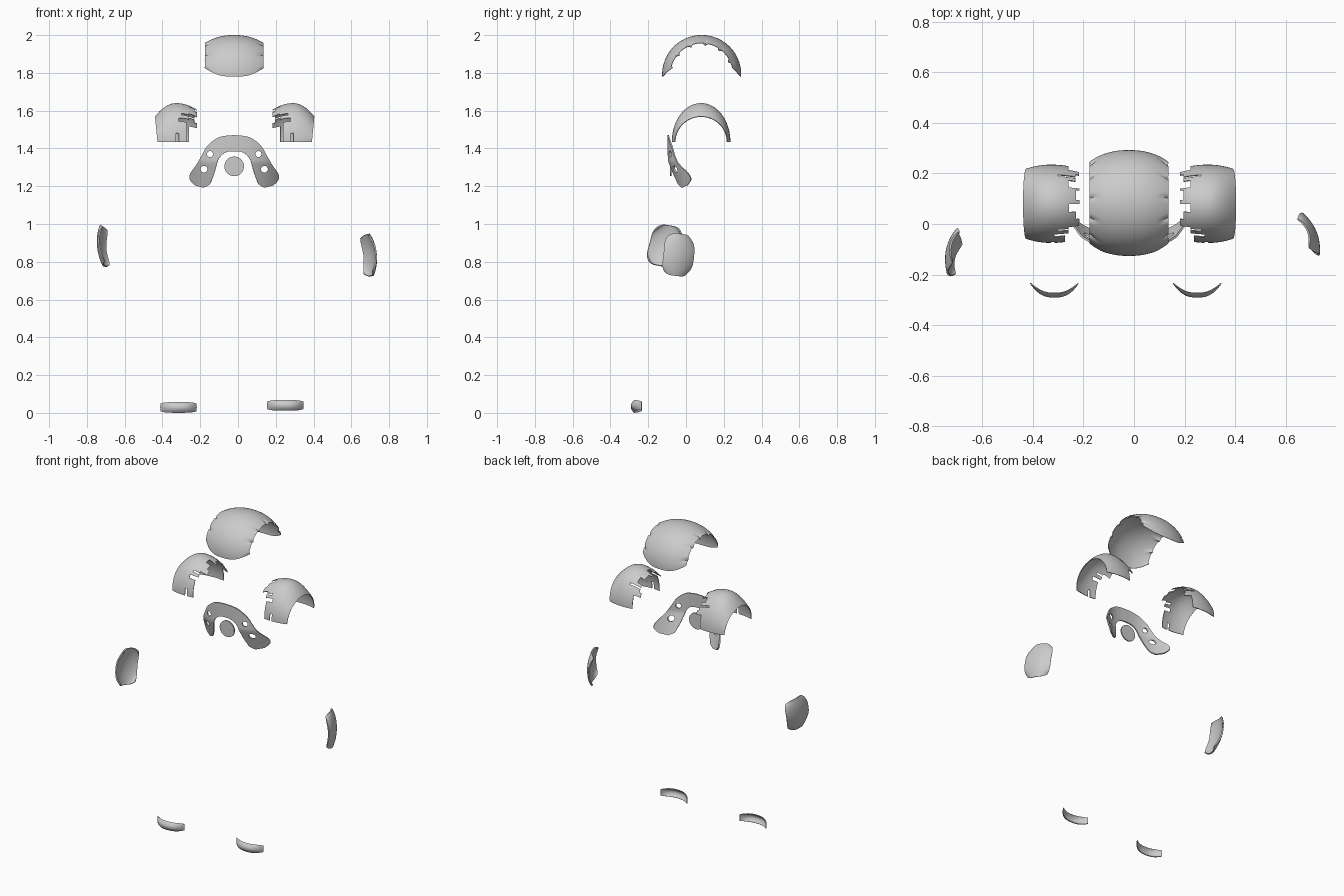
import bpy
from math import sin, cos, pi, radians
from mathutils import Vector

if "Cube" in bpy.data.objects:
    bpy.data.objects.remove(bpy.data.objects["Cube"])


def apply_mods(ob):
    bpy.ops.object.select_all(action='DESELECT')
    ob.select_set(True)
    bpy.context.view_layer.objects.active = ob
    for m in list(ob.modifiers):
        bpy.ops.object.modifier_apply(modifier=m.name)


def smooth(ob):
    apply_mods(ob)
    bpy.ops.object.shade_smooth_by_angle(angle=radians(35))


def shell(name, f, nu, nv, thick, skip=None):
    """Curved sheet from f(u, v) with u, v in -1..1, given a thickness."""
    verts = [f(2 * i / nu - 1, 2 * j / nv - 1) for j in range(nv + 1) for i in range(nu + 1)]
    faces = []
    for j in range(nv):
        for i in range(nu):
            if skip and skip(i, j):
                continue
            a = j * (nu + 1) + i
            faces.append((a, a + 1, a + nu + 2, a + nu + 1))
    me = bpy.data.meshes.new(name)
    me.from_pydata(verts, [], faces)
    me.update()
    ob = bpy.data.objects.new(name, me)
    bpy.context.collection.objects.link(ob)
    m = ob.modifiers.new("thickness", 'SOLIDIFY')
    m.thickness = thick
    m.offset = 0
    return ob


def cylinder(name, r, depth, loc):
    bpy.ops.mesh.primitive_cylinder_add(vertices=32, radius=r, depth=depth, location=loc,
                                        rotation=(pi / 2, 0, 0))
    ob = bpy.context.object
    ob.name = name
    return ob


# Head shell: barrel-shaped arch with small dents along both side rims
def head(u, v):
    a = abs(u)
    dent = 0.012 * max(0, a - 0.75) / 0.25 * max(0, sin(v * 17)) ** 6
    r = 0.208 - 0.042 * a ** 2.2 - dent
    t = v * radians(93 - 16 * a ** 3)
    return (-0.02 + 0.155 * u, 0.083 + r * sin(t), 1.791 + r * cos(t))


smooth(shell("head_shell", head, 28, 64, 0.003))


# Shoulder pads: arches with a toothed, broken inner rim
def pad(s):
    def f(u, v):
        h = 0.203 - (0.07 if u > 0 else 0.035) * u * u
        w = 0.153 - 0.016 * u * u
        t = v * radians(90)
        x = 0.31 + 0.11 * u - 0.012 * max(0, u) * v * v
        return (-0.0175 + s * x, 0.08 + w * sin(t), 1.435 + h * cos(t))
    return f


def broken(i, j):
    if j < 10:
        return i < 4 or (i == 7 and j < 4)
    if j in (10, 11):
        return i < 7
    if j in (14, 42):
        return i < 6
    if j > 50:
        return i < 3
    return i < 3 and (j // 4) % 3 == 0 or i < 1 and (j // 5) % 2 == 0


for s, side in ((-1, "left"), (1, "right")):
    smooth(shell("shoulder_pad_" + side, pad(s), 16, 56, 0.004, broken))

# Chest collar: (outer x, outer z, inner x, inner z) along one half of the arch
RIM = [(0, 1.47, 0, 1.385), (.045, 1.467, .03, 1.383), (.09, 1.455, .058, 1.372),
       (.14, 1.415, .083, 1.343), (.172, 1.36, .095, 1.305), (.2, 1.312, .105, 1.27),
       (.23, 1.268, .118, 1.236), (.232, 1.235, .13, 1.21), (.205, 1.205, .16, 1.193)]


def rim_at(t):
    t = min(t * (len(RIM) - 1), len(RIM) - 1.0001)
    i, k = int(t), t - int(t)
    p1, p2 = Vector(RIM[i]), Vector(RIM[i + 1])
    p0 = Vector(RIM[i - 1]) if i else Vector((-.045, 1.467, -.03, 1.383))
    p3 = Vector(RIM[min(i + 2, len(RIM) - 1)])
    return 0.5 * (2 * p1 + (p2 - p0) * k + (2 * p0 - 5 * p1 + 4 * p2 - p3) * k * k
                  + (3 * p1 - p0 - 3 * p2 + p3) * k ** 3)


def collar_depth(x, z):
    return -0.095 + 7 * abs(x) ** 3 + 0.35 * max(0, 1.33 - z)


def collar(u, v):
    ox, oz, ix, iz = rim_at(abs(v))
    k = (u + 1) / 2
    x, z = ix + (ox - ix) * k, iz + (oz - iz) * k
    return (-0.02 + (x if v > 0 else -x), collar_depth(x, z), z)


chest = shell("chest_collar", collar, 8, 80, 0.008)
apply_mods(chest)
cutters = []
for s in (-1, 1):
    for x, z, r in ((.128, 1.37, .016), (.16, 1.29, .018)):
        c = cylinder("hole_cutter", r, 0.4, (-0.02 + s * x, -0.05, z))
        c.hide_render = True
        cutters.append(c)
        m = chest.modifiers.new("hole", 'BOOLEAN')
        m.operation = 'DIFFERENCE'
        m.object = c
smooth(chest)
for c in cutters:
    bpy.data.objects.remove(c)

# Chest disc
smooth(cylinder("chest_disc", 0.052, 0.008, (-0.02, -0.08, 1.305)))


# Hand plates: domed rounded rectangles bulging outwards
def plate(c, fwd, up, out, a, b):
    c, fwd, up, out = Vector(c), Vector(fwd), Vector(up), Vector(out)

    def f(u, v):
        p = a * u * (1 - 0.28 * v ** 4)
        q = b * v * (1 - 0.17 * u ** 4)
        bulge = 0.021 * (2 - u * u - v * v)
        return c + fwd * p + up * q + out * bulge
    return f


smooth(shell("hand_plate_left", plate((-.698, -.115, .885), (-.22, -.96, .17), (-.06, .26, .98),
                                      (-.97, .22, 0), .085, .108), 20, 20, 0.008))
smooth(shell("hand_plate_right", plate((.679, -.047, .836), (.37, -.93, .1), (-.1, .1, 1),
                                       (.93, .37, 0), .085, .11), 20, 20, 0.008))


# Toe caps: low curved bumpers
def toe(cx, cz):
    def f(u, v):
        h = 0.027 - 0.007 * u ** 4
        y = -0.234 - 0.055 * (1 - abs(u) ** 2.6) + 0.016 * v * v * (1 - u ** 4)
        return (cx + 0.095 * u, y, cz + h * v)
    return f


smooth(shell("toe_cap_left", toe(-.315, .029), 24, 8, 0.004))
smooth(shell("toe_cap_right", toe(.25, .04), 24, 8, 0.004))
